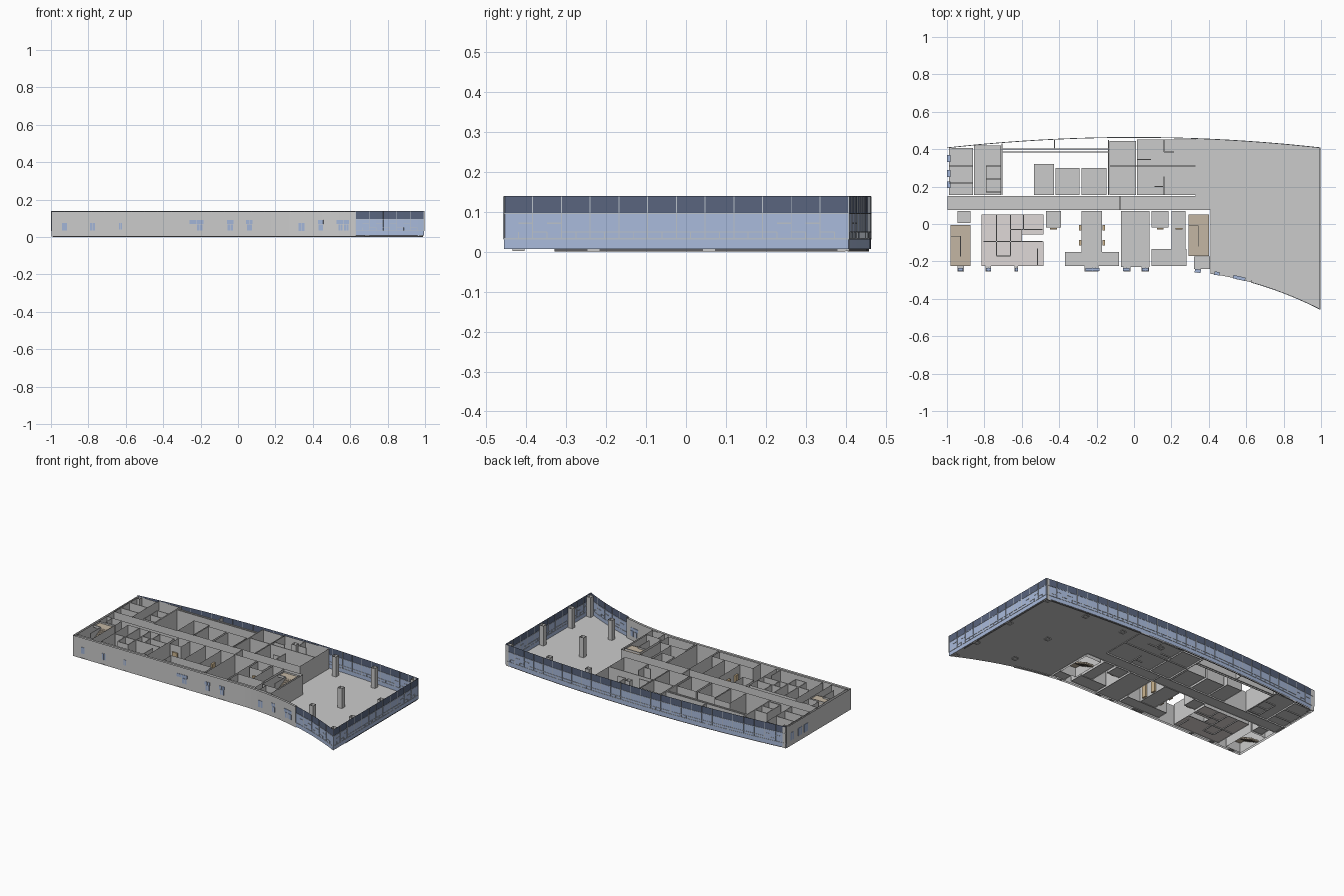
import bpy, bmesh
from mathutils import Vector

Z0, FLOOR, TOP, GTOP = 0.002, 0.007, 0.135, 0.14


class Part:
    """Collects faces of one building part."""
    def __init__(self, name, color=None):
        self.name, self.color, self.bm = name, color, bmesh.new()

    def sheet(self, pts, z0=Z0, z1=TOP, closed=False):
        lo = [self.bm.verts.new((x, y, z0)) for x, y in pts]
        hi = [self.bm.verts.new((x, y, z1)) for x, y in pts]
        n = len(pts)
        for i in range(n if closed else n - 1):
            j = (i + 1) % n
            self.bm.faces.new((lo[i], lo[j], hi[j], hi[i]))

    def flat(self, pts, z=FLOOR):
        self.bm.faces.new([self.bm.verts.new((x, y, z)) for x, y in pts])

    def bar(self, p, q, z0, z1, t):
        p, q = Vector(p), Vector(q)
        d = (q - p).normalized()
        n = Vector((-d.y, d.x)) * t / 2
        c = [p - n, q - n, q + n, p + n]
        self.sheet(c, z0, z1, True)
        self.flat(c[::-1], z0)
        self.flat(c, z1)

    def box(self, x0, x1, y0, y1, z0, z1):
        self.bar((x0, (y0 + y1) / 2), (x1, (y0 + y1) / 2), z0, z1, y1 - y0)

    def finish(self):
        bmesh.ops.remove_doubles(self.bm, verts=self.bm.verts, dist=1e-6)
        me = bpy.data.meshes.new(self.name)
        self.bm.to_mesh(me)
        self.bm.free()
        ob = bpy.data.objects.new(self.name, me)
        bpy.context.collection.objects.link(ob)
        if self.color:
            m = bpy.data.materials.new(self.name)
            m.diffuse_color = (*self.color, 1)
            me.materials.append(m)


def rect(x0, x1, y0, y1):
    return [(x0, y0), (x1, y0), (x1, y1), (x0, y1)]


def back_y(x):
    return 0.463 - 0.056 * x * x


def front_y(x):
    return -0.25 - 0.31 * max(0, x - 0.18) ** 2


def curve(f, a, b, n, off=0):
    xs = [a + (b - a) * i / n for i in range(n + 1)]
    return [(x, f(x) + off) for x in xs]


# Outer masonry walls: open-topped double skins
outer = Part("outer_wall")
for s in (0, 0.014):
    path = [(-0.998 + s, back_y(-1) - 0.004), (-0.998 + s, -0.25 + s)] + curve(front_y, 0.18, 0.63, 10, s)
    outer.sheet(path)
outer.bar((0.63, front_y(0.63)), (0.63, front_y(0.63) + 0.014), Z0, TOP, 0.002)
outer.finish()

# Curtain wall: two glass bands with mullions and transoms
low = Part("lower_glass", (0.40, 0.50, 0.72))
up = Part("upper_glass", (0.10, 0.13, 0.21))
mull = Part("mullions", (0.5, 0.54, 0.6))
right_end = (0.995, front_y(0.995))
facades = [curve(back_y, -0.998, 0.995, 56), curve(front_y, 0.63, 0.995, 10),
           [(0.995, right_end[1] + (back_y(0.995) - right_end[1]) * i / 24) for i in range(25)]]
for path in facades:
    low.sheet(path, 0.007, 0.095)
    up.sheet(path, 0.095, GTOP)
    n = len(path) - 1
    for i, p in enumerate(path):
        q = Vector(path[min(i + 1, n)]) - Vector(path[min(i, n - 1)])
        q = q.normalized() * 0.0012
        a, b = Vector(p) - q, Vector(p) + q
        if i % 2 == 0:
            mull.bar(a, b, 0.05, GTOP - 0.001, 0.004)
        mull.bar(a, b, 0.032, 0.05, 0.004)
        if i < n:
            mull.bar(p, path[i + 1], 0.0945, 0.0965, 0.004)
            mull.bar(p, path[i + 1], 0.031, 0.034, 0.004)
            if 0 < i < n - 1:
                casement = i < 4 or i > n - 6
                z = 0.072 if casement and i % 2 else 0.05
                mull.bar(p, path[i + 1], z - 0.002, z + 0.001, 0.004)
for part in (low, up, mull):
    part.finish()

# Rooms: floor plus perimeter wall skins
floor = Part("room_floors")
walls = Part("room_walls")
rooms = [
    (-0.855, -0.71, 0.155, 0.42), (-0.99, -0.86, 0.155, 0.405),
    (-0.13, 0.01, 0.155, 0.445), (0.017, 0.33, 0.155, 0.452),
    (-0.535, -0.427, 0.155, 0.32), (-0.42, -0.292, 0.155, 0.30), (-0.28, -0.147, 0.155, 0.30),
    (-0.945, -0.875, 0.005, 0.07), (-0.47, -0.39, -0.02, 0.07),
    (-0.08, -0.37, -0.225, -0.15), (-0.07, 0.083, -0.23, 0.07),
    (0.094, 0.185, -0.02, 0.07), (0.20, 0.276, -0.135, 0.07),
    (0.094, 0.282, -0.225, -0.135), (0.32, 0.405, -0.24, -0.175),
]
for r in rooms:
    floor.flat(rect(*r))
    walls.sheet(rect(*r), closed=True)
# low slabs open on the large back room
floor.flat(rect(-0.28, -0.17, -0.15, 0.07))
walls.sheet([(-0.28, -0.15), (-0.28, 0.07)])
walls.sheet([(-0.17, -0.15), (-0.17, 0.07)])
# corridor
floor.flat(rect(-0.998, 0.41, 0.075, 0.15))
walls.sheet([(0.33, 0.15), (-0.985, 0.15)])
walls.sheet([(-0.985, 0.075), (0.41, 0.075), (0.41, -0.25)])
# sills under the front windows
for a, b in [(-0.945, -0.91), (-0.795, -0.765), (-0.64, -0.62), (-0.265, -0.19),
             (-0.055, -0.02), (0.04, 0.08), (0.325, 0.355)]:
    floor.flat(rect(a, b, -0.255, -0.225), FLOOR - 0.001)
# great hall
hall = [(0.33, 0.075), (0.41, 0.075)] + curve(front_y, 0.41, 0.995, 12) + curve(back_y, 0.995, 0.33, 12)
floor.flat(hall)
floor.finish()

# Inner partitions
parts = [
    (-0.99, 0.31, -0.86, 0.31), (-0.99, 0.22, -0.86, 0.22), (-0.79, 0.31, -0.71, 0.31),
    (-0.79, 0.24, -0.71, 0.24), (-0.79, 0.17, -0.79, 0.31), (-0.79, 0.17, -0.71, 0.17),
    (-0.13, 0.31, 0.33, 0.31), (0.017, 0.345, 0.09, 0.345), (0.16, 0.385, 0.16, 0.45),
    (0.16, 0.385, 0.215, 0.385), (0.16, 0.155, 0.16, 0.255), (0.11, 0.20, 0.16, 0.20),
    (-0.075, 0.075, -0.075, 0.15),
    (-0.705, 0.40, -0.135, 0.40), (-0.705, 0.385, -0.135, 0.385), (-0.425, 0.40, -0.425, 0.45),
    (-0.705, 0.155, -0.705, 0.43), (-0.137, 0.155, -0.137, 0.45),
    (-0.735, -0.09, -0.735, 0.05), (-0.805, -0.093, -0.49, -0.093), (-0.66, -0.17, -0.66, 0.05),
    (-0.735, -0.17, -0.66, -0.17), (-0.735, -0.17, -0.735, -0.093), (-0.66, -0.03, -0.49, -0.03),
    (-0.60, -0.093, -0.60, -0.03), (-0.515, -0.22, -0.515, -0.13), (-0.59, -0.03, -0.59, 0.05),
]
for x0, y0, x1, y1 in parts:
    walls.bar((x0, y0), (x1, y1), Z0, TOP, 0.005)

# Washrooms with pale tile floors
tile = Part("washroom_floor", (0.74, 0.69, 0.68))
for r in [(-0.815, -0.60, -0.225, 0.05), (-0.60, -0.485, -0.225, -0.093), (-0.60, -0.485, -0.055, 0.05)]:
    tile.flat(rect(*r))
tile.finish()
walls.sheet(rect(-0.815, -0.485, -0.225, 0.05), closed=True)

# Stairwells: two flights, mid landing and top landing
stairs = Part("stairs", (0.55, 0.47, 0.37))
for x0, x1, y0, y1 in [(-0.98, -0.875, -0.225, -0.005), (0.292, 0.40, -0.17, 0.05)]:
    walls.sheet(rect(x0, x1, y0, y1), closed=True)
    xm, n = (x0 + x1) / 2, 8
    ya, yb = y0 + 0.05, y1 - 0.06
    step = (yb - ya) / n
    stairs.box(x0, x1, y0, ya, 0.062, 0.068)
    stairs.box(x0, x1, yb, y1, 0.119, 0.125)
    for i in range(n):
        za, zb = 0.007 * (n - i) + 0.004, 0.068 + 0.007 * (i + 1)
        y = ya + i * step
        stairs.box(x0, xm, y, y + step, za - 0.009, za)
        stairs.box(xm, x1, y, y + step, zb - 0.009, zb)
    walls.bar((xm, ya), (xm, yb), 0.06, TOP, 0.004)
    walls.bar((x0, yb), (xm, yb), 0.12, TOP, 0.004)
stairs.finish()
walls.finish()

# Square columns
cols = Part("columns")
for px, py in [(0.13, 0.395), (0.415, 0.395), (0.692, 0.395), (0.975, 0.395), (0.692, 0.058),
               (0.975, 0.058), (0.692, -0.232), (0.975, -0.232), (0.975, -0.42), (-0.98, 0.395)]:
    cols.sheet(rect(px - 0.015, px + 0.015, py - 0.015, py + 0.015), closed=True)
cols.finish()

# Wooden doors
doors = Part("doors", (0.62, 0.47, 0.28))
for x in (-0.288, -0.162):
    for y in (-0.10, -0.02):
        doors.box(x - 0.006, x + 0.006, y - 0.015, y + 0.015, FLOOR, 0.09)
for x in (-0.43, 0.14, 0.24):
    doors.box(x - 0.018, x + 0.018, -0.03, -0.022, FLOOR, 0.09)
doors.finish()

# Windows in the masonry: (x0, x1, z0, z1)
win = Part("windows", (0.36, 0.46, 0.68))
frame = Part("window_frames", (0.6, 0.62, 0.66))
for x0, x1, z0, z1 in [
        (-0.94, -0.915, 0.035, 0.075), (-0.79, -0.765, 0.035, 0.075), (-0.635, -0.62, 0.04, 0.075),
        (-0.26, -0.185, 0.07, 0.09), (-0.22, -0.19, 0.035, 0.068), (-0.06, -0.025, 0.07, 0.09),
        (-0.055, -0.028, 0.035, 0.068), (0.043, 0.078, 0.07, 0.09), (0.048, 0.075, 0.035, 0.068),
        (0.325, 0.357, 0.032, 0.075), (0.43, 0.457, 0.07, 0.09), (0.432, 0.455, 0.035, 0.068),
        (0.53, 0.595, 0.07, 0.09), (0.54, 0.56, 0.035, 0.068), (0.57, 0.593, 0.035, 0.068)]:
    ym = [front_y(x) + 0.007 for x in (x0, x1)]
    win.bar((x0, ym[0]), (x1, ym[1]), z0, z1, 0.018)
    xm, yc = (x0 + x1) / 2, sum(ym) / 2
    frame.bar((xm - 0.001, yc), (xm + 0.001, yc), z0, z1, 0.020)
for y in (0.21, 0.27, 0.35):
    win.box(-1.0, -0.982, y - 0.018, y + 0.018, 0.035, 0.085)
    frame.box(-1.0, -0.981, y - 0.001, y + 0.001, 0.035, 0.085)
win.finish()
frame.finish()

# Thin edge under the hall glazing reaching the ground
edge = Part("slab_edge", (0.12, 0.12, 0.13))
edge.sheet([(0.99, -0.33), (0.99, 0.40)], 0.0, FLOOR)
edge.sheet(curve(back_y, -0.99, 0.99, 28, -0.004), 0.0, FLOOR)
edge.finish()
